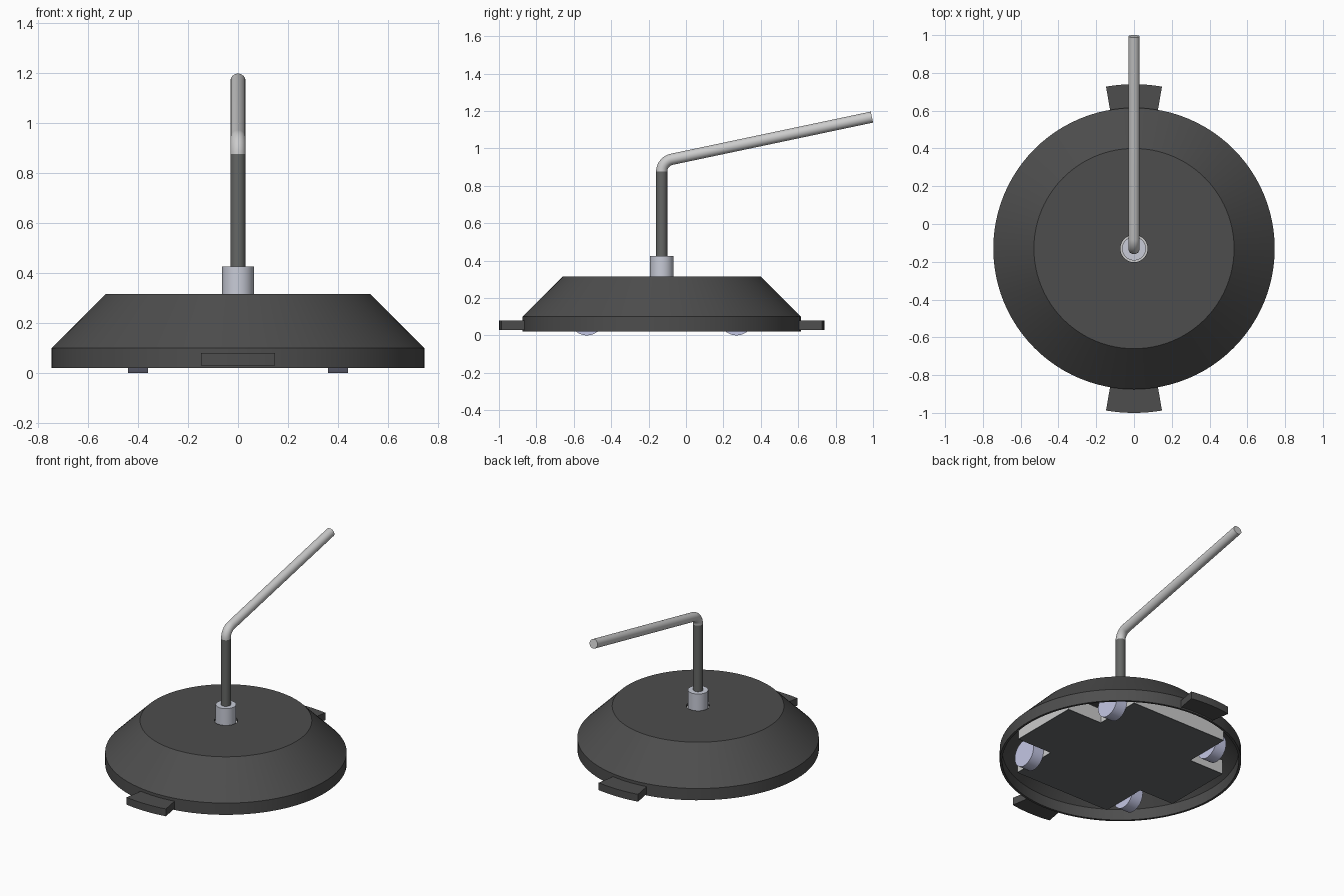
import bpy, bmesh, math
from mathutils import Vector

if "Cube" in bpy.data.objects:
    bpy.data.objects.remove(bpy.data.objects["Cube"])

CY = -0.13  # centre of the base along y


def mat(name, c):
    m = bpy.data.materials.new(name)
    m.diffuse_color = (*c, 1)
    m.use_nodes = True
    m.node_tree.nodes["Principled BSDF"].inputs["Base Color"].default_value = m.diffuse_color
    return m


DARK = mat("dark_grey", (0.075, 0.075, 0.075))
ROD = mat("rod_grey", (0.13, 0.135, 0.13))
PLATE = mat("plate_grey", (0.14, 0.15, 0.155))
LIGHT = mat("light_grey", (0.6, 0.62, 0.63))
STEEL = mat("pale_steel", (0.58, 0.6, 0.68))
WHEEL = mat("wheel_blue", (0.55, 0.57, 0.78))


def finish(name, bm, m, loc=(0, CY, 0)):
    bmesh.ops.remove_doubles(bm, verts=bm.verts, dist=1e-5)
    bmesh.ops.recalc_face_normals(bm, faces=bm.faces)
    me = bpy.data.meshes.new(name)
    bm.to_mesh(me)
    bm.free()
    ob = bpy.data.objects.new(name, me)
    bpy.context.collection.objects.link(ob)
    ob.location = loc
    me.materials.append(m)
    bpy.ops.object.select_all(action='DESELECT')
    bpy.context.view_layer.objects.active = ob
    ob.select_set(True)
    bpy.ops.object.shade_smooth_by_angle(angle=math.radians(25))
    return ob


def lathe(name, profile, m, steps=96):
    bm = bmesh.new()
    vs = [bm.verts.new((r, 0, z)) for r, z in profile]
    es = [bm.edges.new((vs[i], vs[(i + 1) % len(vs)])) for i in range(len(vs))]
    bmesh.ops.spin(bm, geom=vs + es, cent=(0, 0, 0), axis=(0, 0, 1),
                   angle=math.tau, steps=steps)
    return finish(name, bm, m)


def prism(name, outline, z0, z1, m):
    bm = bmesh.new()
    f = bm.faces.new([bm.verts.new((x, y, z0)) for x, y in outline])
    top = bmesh.ops.extrude_face_region(bm, geom=[f])["geom"]
    if f.is_valid is False or len(bm.faces) == len(outline) + 1:
        bm.faces.new([bm.verts.new((x, y, z0)) for x, y in outline])
    bmesh.ops.translate(bm, vec=(0, 0, z1 - z0),
                        verts=[v for v in top if isinstance(v, bmesh.types.BMVert)])
    return finish(name, bm, m)


# Hollow cover: short skirt, sloping shoulder, flat top with a centre hole
lathe("base_cover", [(0.745, 0.02), (0.745, 0.1), (0.53, 0.315), (0.072, 0.315),
                     (0.072, 0.3), (0.524, 0.3), (0.73, 0.094), (0.73, 0.02)], DARK)

# Bumper tabs at front and back
for name, mid in (("front_tab", -90), ("back_tab", 90)):
    a = [math.radians(mid - 9.8 + 19.6 * i / 8) for i in range(9)]
    arc = lambda r, angs: [(r * math.cos(t), r * math.sin(t)) for t in angs]
    prism(name, arc(0.87, a) + arc(0.735, a[::-1]), 0.03, 0.08, DARK)

# Cross-shaped chassis with a dark underside plate
quarter = [(0.62, 0.24), (0.36, 0.24), (0.36, 0.56)]
cross = (quarter + [(-x, y) for x, y in quarter[::-1]]
         + [(-x, -y) for x, y in quarter] + [(x, -y) for x, y in quarter[::-1]])
prism("chassis", cross, 0.055, 0.15, LIGHT)
prism("chassis_bottom", cross, 0.05, 0.055, PLATE)

# Four wheels in the chassis notches
for sx, side in ((-1, "left"), (1, "right")):
    for sy, end in ((-1, "front"), (1, "back")):
        bm = bmesh.new()
        bmesh.ops.create_cone(bm, cap_ends=True, segments=40, radius1=0.09,
                              radius2=0.09, depth=0.08)
        ob = finish(f"{end}_{side}_wheel", bm, WHEEL, (sx * 0.4, CY + sy * 0.4, 0.09))
        ob.rotation_euler = (0, math.pi / 2, 0)

# Collar and dark upright rod
for name, r, z0, z1, m in (("collar", 0.063, 0.15, 0.425, STEEL),
                           ("upright_rod", 0.03, 0.42, 0.875, ROD)):
    bm = bmesh.new()
    bmesh.ops.create_cone(bm, cap_ends=True, segments=40, radius1=r, radius2=r,
                          depth=z1 - z0)
    finish(name, bm, m, (0, CY, (z0 + z1) / 2))

# Bent handle tube: quarter-like bend, then a long rising arm
R, tilt, z0 = 0.068, math.radians(11.9), 0.875
path = [Vector((0, CY + R - R * math.cos(t), z0 + R * math.sin(t)))
        for t in [(math.pi / 2 - tilt) * i / 12 for i in range(13)]]
tangents = [(math.pi / 2 - tilt) * i / 12 for i in range(13)]
run = 0.994 - path[-1].y
path.append(path[-1] + Vector((0, run, run * math.tan(tilt))))
tangents.append(tangents[-1])
bm = bmesh.new()
rings = []
for p, t in zip(path, tangents):
    side = Vector((0, math.cos(t), -math.sin(t)))
    rings.append([bm.verts.new(p + 0.03 * (Vector((1, 0, 0)) * math.cos(a) + side * math.sin(a)))
                  for a in [math.tau * k / 32 for k in range(32)]])
for r0, r1 in zip(rings, rings[1:]):
    for k in range(32):
        bm.faces.new((r0[k], r0[(k + 1) % 32], r1[(k + 1) % 32], r1[k]))
bm.faces.new(rings[0])
bm.faces.new(rings[-1])
finish("handle", bm, LIGHT, (0, 0, 0))
